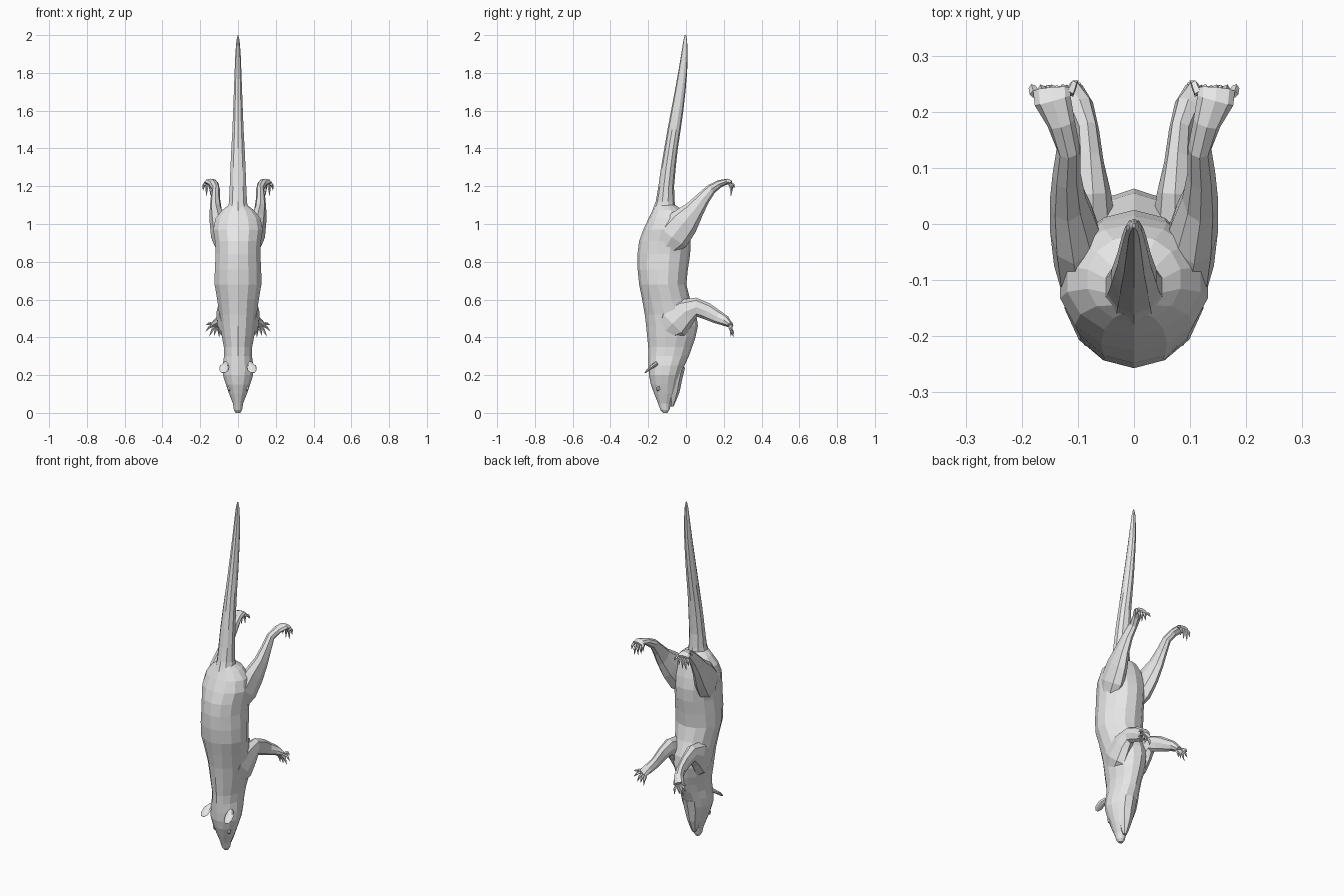
import bpy, bmesh, math
from mathutils import Vector

fur = bpy.data.materials.new("grey fur")
fur.diffuse_color = (0.8, 0.8, 0.8, 1)


def skin(name, rings, mirrored=False):
    """Skin a list of point rings, cap the ends, optionally mirror across x."""
    bm = bmesh.new()
    loops = [[bm.verts.new(p) for p in ring] for ring in rings]
    n = len(loops[0])
    for a, b in zip(loops, loops[1:]):
        for i in range(n):
            j = (i + 1) % n
            bm.faces.new((a[i], a[j], b[j], b[i]))
    bm.faces.new(loops[0])
    bm.faces.new(loops[-1])
    bmesh.ops.recalc_face_normals(bm, faces=bm.faces)
    me = bpy.data.meshes.new(name)
    bm.to_mesh(me)
    bm.free()
    me.materials.append(fur)
    ob = bpy.data.objects.new(name, me)
    bpy.context.collection.objects.link(ob)
    if mirrored:
        ob.modifiers.new("mirror", 'MIRROR').use_mirror_merge = False
    return ob


def trunk(name, rows, sides):
    """Horizontal oval rings given as (z, back y, belly y, half width)."""
    rings = []
    for z, y0, y1, w in rows:
        c, r = (y0 + y1) / 2, (y1 - y0) / 2
        rings.append([(w * math.sin(t), c - r * math.cos(t), z)
                      for t in (2 * math.pi * i / sides for i in range(sides))])
    return skin(name, rings)


def limb(name, rows, sides):
    """Tube along (centre, width radius, depth radius), mirrored to both sides."""
    pts = [Vector(r[0]) for r in rows]
    rings = []
    for i, (_, ru, rv) in enumerate(rows):
        t = (pts[min(i + 1, len(pts) - 1)] - pts[max(i - 1, 0)]).normalized()
        u = Vector((1, 0, 0))
        u = (u - t * u.dot(t)).normalized()
        v = t.cross(u)
        rings.append([pts[i] + u * ru * math.cos(a) + v * rv * math.sin(a)
                      for a in (2 * math.pi * k / sides for k in range(sides))])
    return skin(name, rings, True)


def claws(name, bases, tips):
    """Spread toes, each tapering to a claw."""
    for k, tip in enumerate(tips):
        f = k / (len(tips) - 1)
        a = Vector(bases[0]).lerp(Vector(bases[1]), f)
        b = Vector(tip)
        mid = a.lerp(b, 0.5) + Vector((0, 0.006, 0.004))
        limb(f"{name}_{k + 1}", [(a, .009, .009), (mid, .007, .008), (b, .001, .001)], 5)


# Head, neck and torso, nose at the bottom
trunk("body", [
    (0.0, -.122, -.098, .012), (.015, -.135, -.088, .022), (.05, -.148, -.078, .028),
    (.10, -.168, -.055, .048), (.15, -.186, -.04, .066), (.20, -.196, -.025, .082),
    (.25, -.198, -.008, .083), (.30, -.199, .015, .076), (.35, -.2, .033, .077),
    (.40, -.205, .05, .087), (.46, -.211, .063, .096), (.52, -.218, .055, .102),
    (.60, -.232, .022, .113), (.68, -.248, .002, .127), (.76, -.256, .01, .126),
    (.84, -.257, .022, .121), (.91, -.248, .025, .125), (.97, -.226, .015, .135),
    (1.03, -.198, .0, .122), (1.075, -.176, -.02, .085), (1.10, -.166, -.055, .05)], 14)

# Tail
trunk("tail", [
    (1.04, -.19, -.05, .06), (1.12, -.16, -.06, .05), (1.2, -.146, -.063, .046),
    (1.3, -.132, -.054, .042), (1.4, -.115, -.043, .037), (1.5, -.098, -.028, .031),
    (1.6, -.079, -.014, .027), (1.7, -.06, -.003, .023), (1.8, -.042, .006, .019),
    (1.9, -.025, .009, .015), (1.97, -.014, .006, .009), (2.0, -.007, .001, .002)], 10)

# Lower jaw
trunk("jaw", [(.035, -.085, -.066, .012), (.06, -.10, -.054, .022),
              (.11, -.12, -.034, .036), (.17, -.12, -.022, .05),
              (.24, -.11, -.005, .055)], 8)

# Eyes and ears
limb("eye", [((.040, -.147, .118), .004, .006), ((.046, -.147, .127), .012, .011),
             ((.054, -.147, .140), .004, .006)], 6)
limb("ear", [((.062, -.155, .262), .014, .012), ((.072, -.18, .245), .025, .01),
             ((.076, -.203, .225), .023, .006), ((.078, -.217, .212), .01, .003)], 8)

# Front legs
limb("front_leg", [
    ((.058, -.12, .42), .022, .05), ((.07, -.07, .475), .042, .095),
    ((.073, -.005, .535), .041, .075), ((.073, .055, .56), .032, .05),
    ((.078, .11, .538), .024, .044), ((.083, .165, .508), .021, .036),
    ((.097, .208, .487), .026, .028), ((.118, .236, .464), .03, .014)], 8)
claws("front_claw", [(.1, .232, .45), (.142, .232, .472)],
      [(.10, .25, .402), (.127, .238, .408), (.152, .236, .405),
       (.171, .238, .432), (.17, .238, .465)])

# Hind legs
limb("hind_leg", [
    ((.08, -.12, .86), .03, .05), ((.093, -.07, .935), .05, .09),
    ((.107, -.01, 1.01), .043, .08), ((.118, .045, 1.075), .032, .053),
    ((.12, .09, 1.135), .025, .037), ((.117, .135, 1.186), .021, .027),
    ((.13, .18, 1.214), .025, .02), ((.145, .22, 1.225), .033, .015),
    ((.147, .24, 1.218), .033, .012)], 8)
claws("hind_claw", [(.115, .232, 1.217), (.177, .232, 1.212)],
      [(.10, .255, 1.19), (.122, .24, 1.165), (.145, .238, 1.152),
       (.168, .238, 1.148), (.185, .24, 1.178)])
